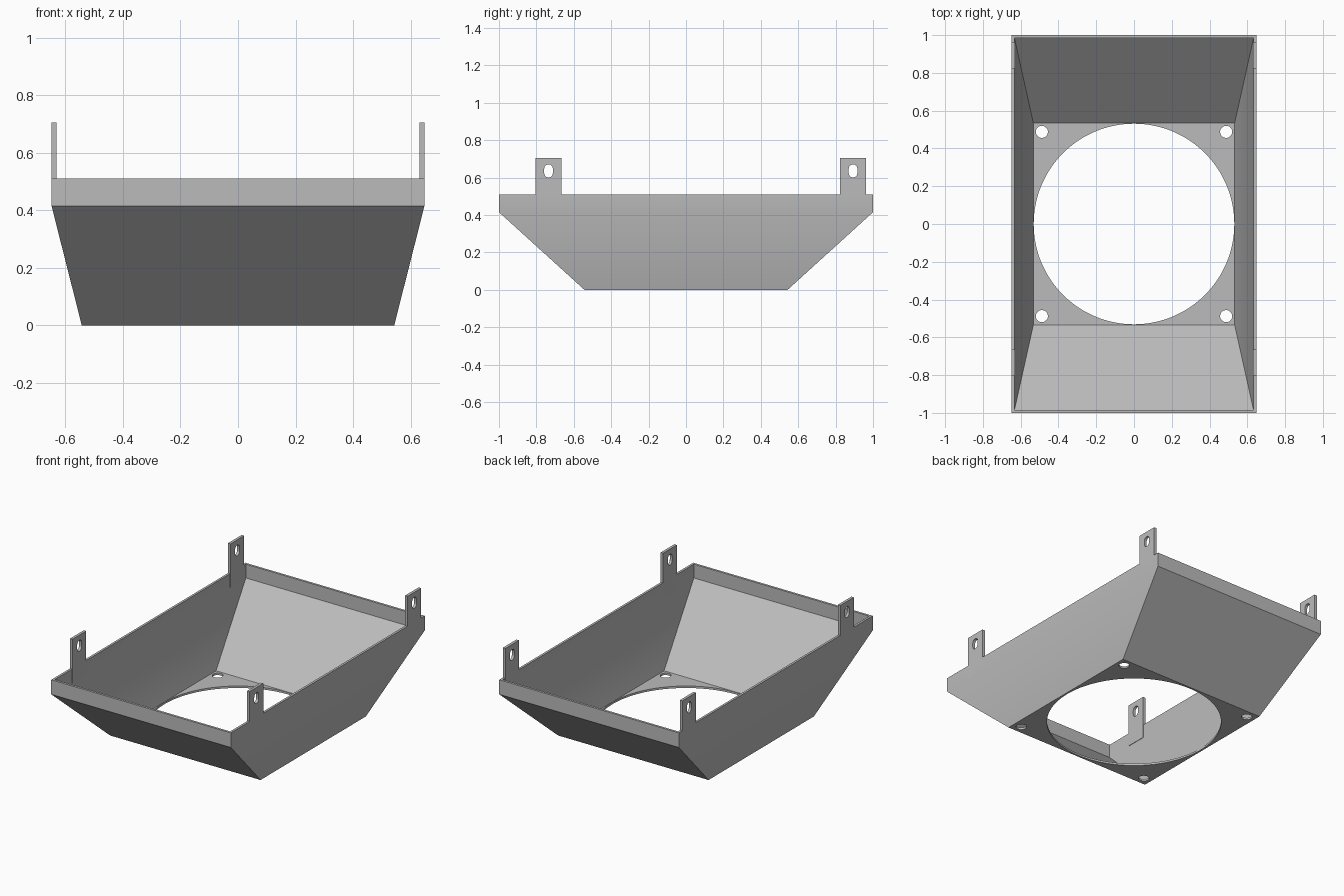
import bpy, bmesh, math
from mathutils import Matrix, Vector

if "Cube" in bpy.data.objects:
    bpy.data.objects.remove(bpy.data.objects["Cube"])

grey = bpy.data.materials.new("plain grey")
grey.diffuse_color = (0.5, 0.5, 0.5, 1)
grey.use_nodes = True
grey.node_tree.nodes["Principled BSDF"].inputs["Base Color"].default_value = grey.diffuse_color


def make_object(name, bm, material=None):
    bmesh.ops.recalc_face_normals(bm, faces=bm.faces)
    me = bpy.data.meshes.new(name)
    bm.to_mesh(me)
    bm.free()
    ob = bpy.data.objects.new(name, me)
    bpy.context.collection.objects.link(ob)
    if material:
        me.materials.append(material)
    return ob


def cut(ob, cutter):
    mod = ob.modifiers.new("cut", 'BOOLEAN')
    mod.operation = 'DIFFERENCE'
    mod.solver = 'EXACT'
    mod.object = cutter
    bpy.context.view_layer.objects.active = ob
    bpy.ops.object.modifier_apply(modifier=mod.name)
    bpy.data.objects.remove(cutter)


def extrude_profile(bm, points, offset):
    face = bm.faces.new([bm.verts.new(p) for p in points])
    ext = bmesh.ops.extrude_face_region(bm, geom=[face])
    verts = [g for g in ext["geom"] if isinstance(g, bmesh.types.BMVert)]
    bmesh.ops.translate(bm, verts=verts, vec=offset)


# Hopper shell: rectangular rings up the outside, then down the inside
rings = [(0.543, 0.543, 0), (0.648, 1.0, 0.415), (0.648, 1.0, 0.51),
         (0.633, 0.985, 0.51), (0.633, 0.985, 0.42), (0.533, 0.535, 0.013)]
bm = bmesh.new()
loops = [[bm.verts.new((sx * x, sy * y, z)) for sx, sy in
          ((-1, -1), (1, -1), (1, 1), (-1, 1))] for x, y, z in rings]
for a, b in zip(loops, loops[1:]):
    for i in range(4):
        j = (i + 1) % 4
        bm.faces.new((a[i], a[j], b[j], b[i]))
bm.faces.new(loops[0][::-1])
bm.faces.new(loops[-1])
shell = make_object("hopper_shell", bm, grey)

# Round fan opening and four screw holes in the floor
bm = bmesh.new()
holes = [(0, 0, 0.531, 128)] + [(sx * 0.488, sy * 0.488, 0.032, 32)
                                for sx in (-1, 1) for sy in (-1, 1)]
for x, y, r, n in holes:
    bmesh.ops.create_cone(bm, cap_ends=True, segments=n, radius1=r, radius2=r,
                          depth=0.1, matrix=Matrix.Translation((x, y, 0)))
cut(shell, make_object("hole_cutter", bm))

# Mounting tabs with slotted holes, standing on both long walls
for side, sx in (("left", -1), ("right", 1)):
    for end, y in (("front", -0.735), ("back", 0.893)):
        bm = bmesh.new()
        w = 0.07
        x0, x1 = sx * 0.630, sx * 0.648
        extrude_profile(bm, [(x0, y - w, 0.42), (x0, y + w, 0.42),
                             (x0, y + w, 0.705), (x0, y - w, 0.705)],
                        Vector((x1 - x0, 0, 0)))
        tab = make_object(f"{side}_{end}_tab", bm, grey)
        bm = bmesh.new()
        slot = []
        for k in range(26):
            half, step = divmod(k, 13)
            a = math.pi * (half + step / 12)
            dz = 0.012 if half == 0 else -0.012
            slot.append((sx * 0.6, y + 0.023 * math.cos(a),
                         0.636 + dz + 0.023 * math.sin(a)))
        extrude_profile(bm, slot, Vector((sx * 0.1, 0, 0)))
        cut(tab, make_object("slot_cutter", bm))

# Smooth shading with sharp corners kept
for ob in bpy.context.collection.objects:
    ob.select_set(True)
bpy.context.view_layer.objects.active = shell
bpy.ops.object.shade_smooth_by_angle(angle=math.radians(30))
